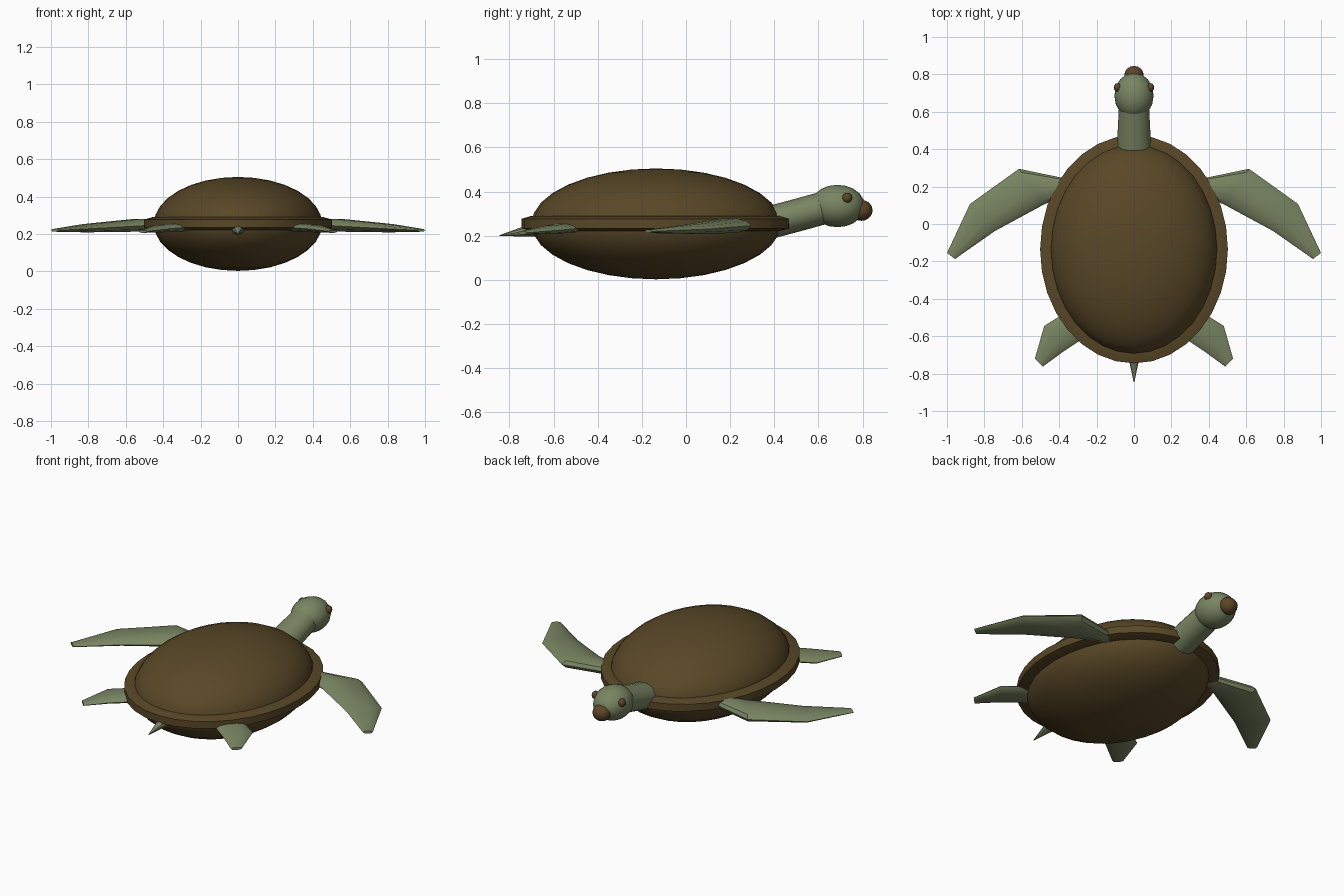
import bpy, bmesh, math
from mathutils import Vector

if "Cube" in bpy.data.objects:
    bpy.data.objects.remove(bpy.data.objects["Cube"])


def material(name, rgb):
    m = bpy.data.materials.new(name)
    m.diffuse_color = (*rgb, 1)
    m.use_nodes = True
    m.node_tree.nodes["Principled BSDF"].inputs["Base Color"].default_value = m.diffuse_color
    return m


SHELL = material("shell brown", (0.100, 0.064, 0.020))
BEAK = material("beak brown", (0.110, 0.060, 0.021))
SKIN = material("skin green", (0.190, 0.235, 0.122))


def finish(bm, name, mat, angle=35):
    bmesh.ops.recalc_face_normals(bm, faces=bm.faces)
    me = bpy.data.meshes.new(name)
    bm.to_mesh(me)
    bm.free()
    me.materials.append(mat)
    ob = bpy.data.objects.new(name, me)
    bpy.context.collection.objects.link(ob)
    bpy.ops.object.select_all(action='DESELECT')
    ob.select_set(True)
    bpy.context.view_layer.objects.active = ob
    bpy.ops.object.shade_smooth_by_angle(angle=math.radians(angle))
    return ob


def ellipsoid(name, centre, radii, mat, seg=24, rings=12):
    bm = bmesh.new()
    bmesh.ops.create_uvsphere(bm, u_segments=seg, v_segments=rings, radius=1)
    for v in bm.verts:
        v.co = Vector(c + r * p for c, r, p in zip(centre, radii, v.co))
    return finish(bm, name, mat, 60)


def loft(name, sections, mat, closed=False, angle=35):
    """Skin a list of equal-length point rings, capping the ends if open."""
    bm = bmesh.new()
    rings = [[bm.verts.new(p) for p in s] for s in sections]
    n = len(rings[0])
    pairs = list(zip(rings, rings[1:]))
    if closed:
        pairs.append((rings[-1], rings[0]))
    for a, b in pairs:
        for i in range(n):
            j = (i + 1) % n
            bm.faces.new((a[i], a[j], b[j], b[i]))
    if not closed:
        bm.faces.new(rings[0])
        bm.faces.new(rings[-1])
    return finish(bm, name, mat, angle)


def ring(a, b, z, half, n=10):
    """Flat elliptical section from edge point a to edge point b."""
    a, b = Vector((*a, z)), Vector((*b, z))
    mid, arm = (a + b) / 2, (a - b) / 2
    pts = []
    for i in range(n):
        t = 2 * math.pi * i / n
        pts.append(mid + arm * math.cos(t) + Vector((0, 0, half * math.sin(t))))
    return pts


def tube_ring(y, z, rx, rz, tilt, n=16):
    pts = []
    for i in range(n):
        t = 2 * math.pi * i / n
        u = rz * math.sin(t)
        pts.append((rx * math.cos(t), y - u * math.sin(tilt), z + u * math.cos(tilt)))
    return pts


# Shell body: dome and belly in one ellipsoid
CY = -0.135
ellipsoid("shell", (0, CY, 0.254), (0.45, 0.565, 0.251), SHELL, 32, 16)

# Rim band swept round the shell (offset from shell edge, height)
profile = [(-0.03, 0.290), (0.008, 0.290), (0.052, 0.277),
           (0.052, 0.234), (0.008, 0.222), (-0.03, 0.222)]
loft("shell_rim",
     [[((0.45 + d) * math.cos(t), CY + (0.558 + d) * math.sin(t), z) for d, z in profile]
      for t in (2 * math.pi * k / 32 for k in range(32))],
     SHELL, closed=True, angle=30)

# Neck, head, beak, eyes
loft("neck", [tube_ring(0.34, 0.25, 0.092, 0.074, 0.27),
              tube_ring(0.48, 0.287, 0.088, 0.074, 0.27),
              tube_ring(0.64, 0.331, 0.080, 0.074, 0.27)], SKIN)
ellipsoid("head", (0, 0.686, 0.335), (0.105, 0.124, 0.096), SKIN, 16, 10)
ellipsoid("beak", (0, 0.795, 0.315), (0.052, 0.05, 0.047), BEAK, 16, 10)
for side, s in (("left", -1), ("right", 1)):
    ellipsoid(side + "_eye", (s * 0.088, 0.73, 0.372), (0.02, 0.023, 0.023), BEAK, 12, 8)

# Flippers: (leading edge, trailing edge, height, half thickness)
FRONT = [((0.35, 0.240), (0.35, 0.160), 0.250, 0.030),
         ((0.615, 0.295), (0.48, 0.105), 0.246, 0.035),
         ((0.877, 0.107), (0.743, -0.037), 0.231, 0.023),
         ((1.0, -0.155), (0.957, -0.187), 0.220, 0.008)]
REAR = [((0.33, -0.45), (0.24, -0.59), 0.238, 0.024),
        ((0.48, -0.545), (0.375, -0.68), 0.228, 0.020),
        ((0.53, -0.72), (0.487, -0.762), 0.214, 0.008)]
for side, s in (("left", -1), ("right", 1)):
    for part, stations in (("front", FRONT), ("rear", REAR)):
        loft(f"{side}_{part}_flipper",
             [ring((s * a[0], a[1]), (s * b[0], b[1]), z, h) for a, b, z, h in stations], SKIN)

# Tail
loft("tail", [tube_ring(-0.64, 0.235, 0.045, 0.042, 0.15, 10),
              tube_ring(-0.845, 0.201, 0.002, 0.002, 0.15, 10)], SKIN)
